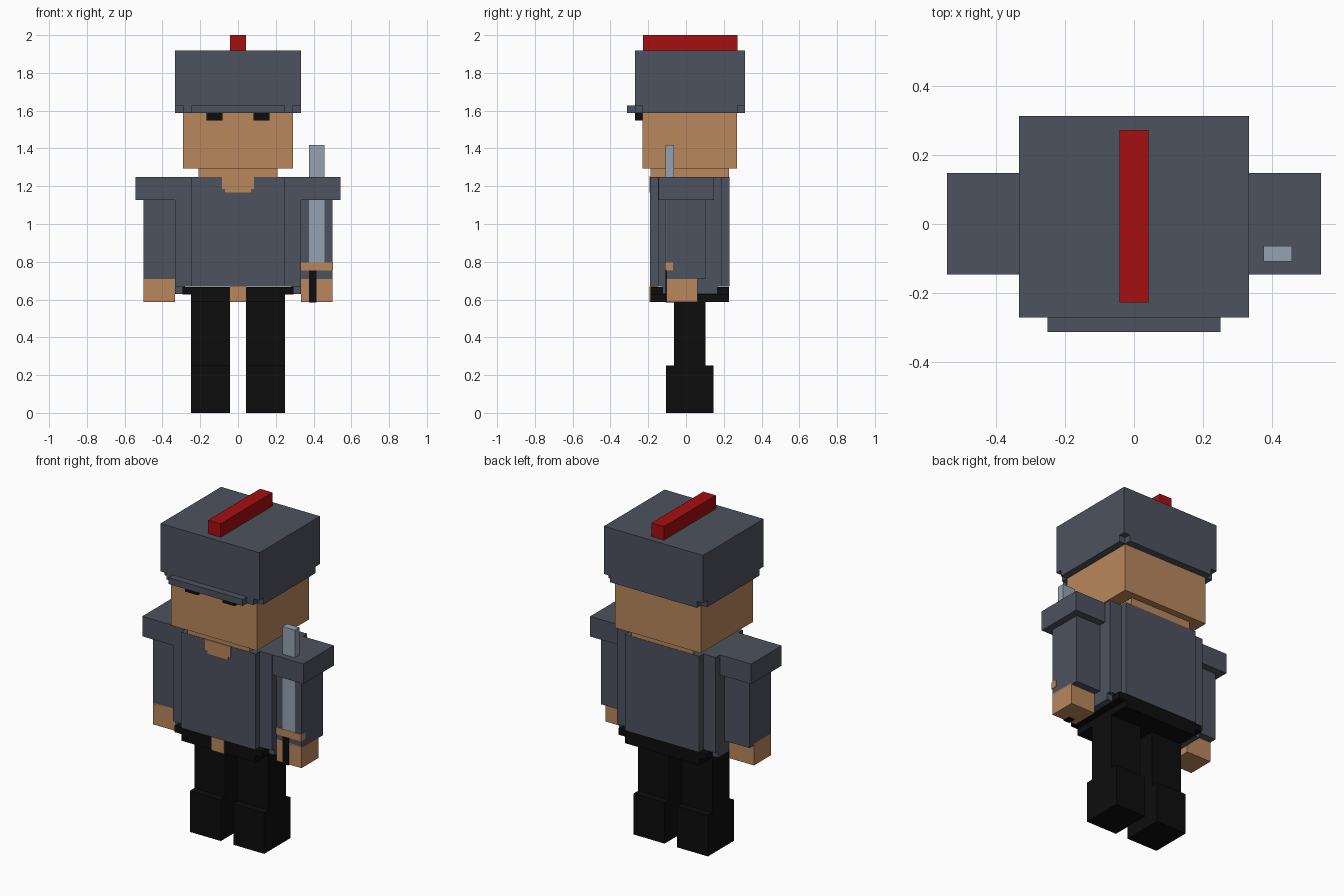
import bpy
import bmesh

default = bpy.data.objects.get("Cube")
if default:
    bpy.data.objects.remove(default, do_unlink=True)


def material(name, rgb):
    m = bpy.data.materials.new(name)
    m.use_nodes = True
    m.diffuse_color = (*rgb, 1)
    m.node_tree.nodes["Principled BSDF"].inputs["Base Color"].default_value = (*rgb, 1)
    return m


SLATE = material("slate_grey", (0.075, 0.084, 0.112))
SKIN = material("tan_skin", (0.49, 0.242, 0.107))
BLACK = material("black", (0.004, 0.004, 0.004))
RED = material("crest_red", (0.38, 0.0045, 0.005))
STEEL = material("steel", (0.305, 0.36, 0.445))


def part(name, mat, *boxes):
    """Make one object from boxes given as (x0, x1), (y0, y1), (z0, z1)."""
    bm = bmesh.new()
    for box in boxes:
        for v in bmesh.ops.create_cube(bm, size=1)["verts"]:
            for i, (lo, hi) in enumerate(box):
                v.co[i] = lo if v.co[i] < 0 else hi
    mesh = bpy.data.meshes.new(name)
    bm.to_mesh(mesh)
    bm.free()
    mesh.materials.append(mat)
    ob = bpy.data.objects.new(name, mesh)
    bpy.context.collection.objects.link(ob)
    return ob


def wide(half):
    return (-half, half)


def pair(name, mat, x, y, z):
    """Make a left (+x) and a mirrored right part."""
    part("left_" + name, mat, (x, y, z))
    part("right_" + name, mat, ((-x[1], -x[0]), y, z))


# Helmet: cap, rim with notched corners, visor and crest
part("helmet", SLATE,
     (wide(0.333), (-0.27, 0.313), (1.627, 1.918)),
     (wide(0.333), (-0.23, 0.272), (1.588, 1.64)),
     (wide(0.292), (-0.27, 0.313), (1.588, 1.64)))
part("visor", SLATE, (wide(0.25), (-0.312, -0.26), (1.588, 1.627)))
part("crest", RED, (wide(0.042), (-0.227, 0.272), (1.9, 2.0)))

# Head and neck
part("head", SKIN, (wide(0.29), (-0.23, 0.27), (1.295, 1.61)))
part("neck", SKIN, (wide(0.208), (-0.188, 0.228), (1.22, 1.3)))
pair("eye", BLACK, (0.083, 0.167), (-0.27, -0.22), (1.548, 1.595))

# Coat: broad core, front and back panels, side skirts
part("coat", SLATE,
     (wide(0.333), (-0.148, 0.19), (0.668, 1.25)),
     (wide(0.25), (-0.19, 0.23), (0.668, 1.25)))
pair("coat_skirt", SLATE, (0.28, 0.333), (-0.125, 0.167), (0.63, 0.68))
part("collar_opening", SKIN,
     (wide(0.085), (-0.194, -0.15), (1.185, 1.251)),
     (wide(0.068), (-0.194, -0.15), (1.167, 1.2)))

# Hips, belt buckle, legs and boots
part("hips", BLACK,
     (wide(0.295), (-0.188, 0.228), (0.627, 0.667)),
     (wide(0.25), (-0.188, 0.228), (0.587, 0.64)))
part("buckle", SKIN, (wide(0.042), (-0.194, -0.15), (0.586, 0.668)))
pair("leg", BLACK, (0.042, 0.25), (-0.063, 0.104), (0.2, 0.6))
pair("boot", BLACK, (0.042, 0.25), (-0.105, 0.146), (0, 0.25))

# Shoulders, sleeves and hands
pair("shoulder", SLATE, (0.32, 0.542), (-0.146, 0.148), (1.128, 1.25))
pair("sleeve", SLATE, (0.333, 0.5), (-0.104, 0.104), (0.71, 1.14))
pair("hand", SKIN, (0.333, 0.5), (-0.104, 0.06), (0.588, 0.72))

# Sword held against the left sleeve
part("sword_blade", STEEL, ((0.375, 0.458), (-0.108, -0.063), (0.79, 1.418)))
part("sword_guard", SKIN, ((0.333, 0.502), (-0.11, -0.07), (0.753, 0.795)))
part("sword_grip", BLACK, ((0.375, 0.415), (-0.109, -0.063), (0.584, 0.754)))
